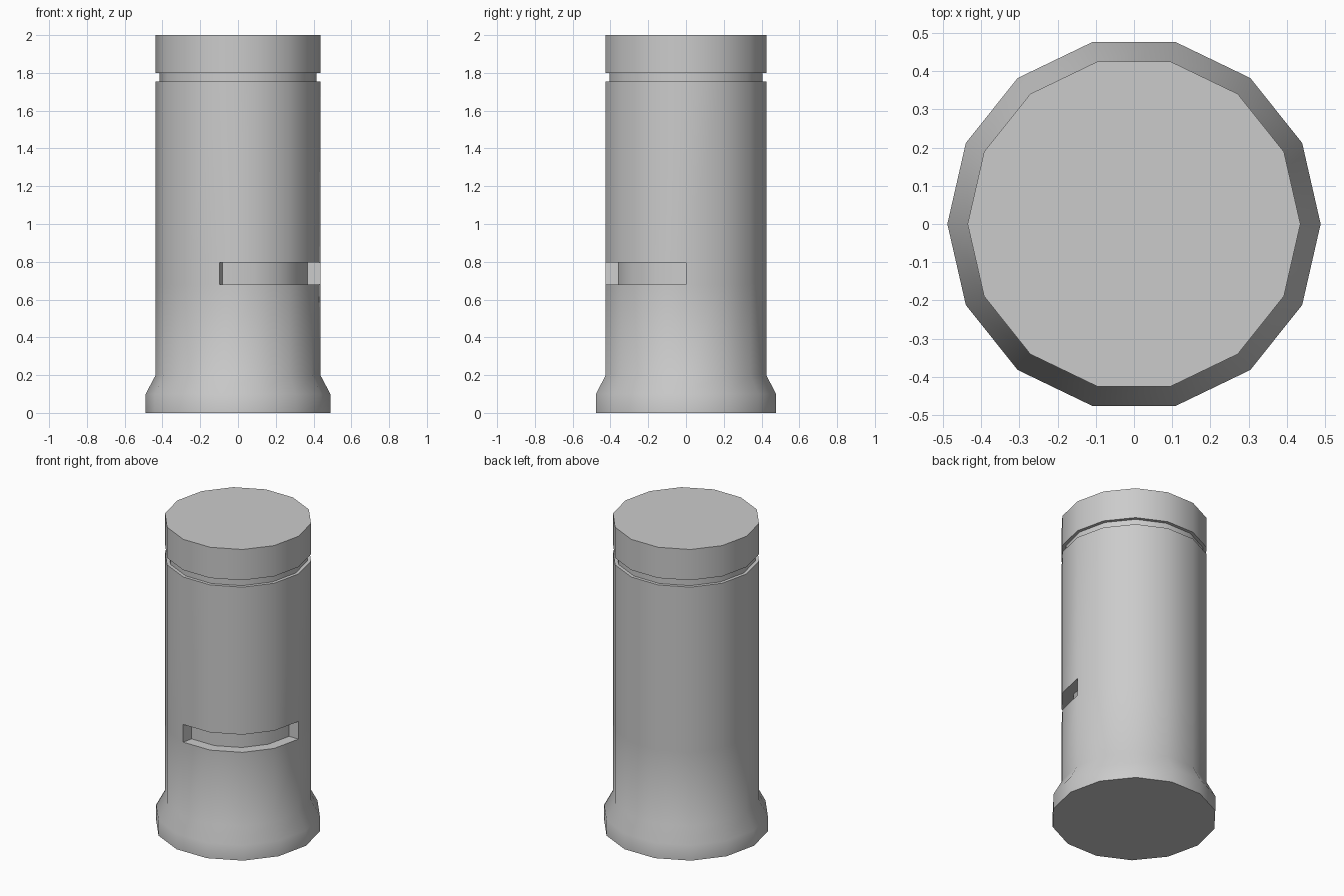
import bpy, bmesh, math

if "Cube" in bpy.data.objects:
    bpy.data.objects.remove(bpy.data.objects["Cube"])

SIDES = 14
R = 0.436
SLOT_R = 0.368
# (radius, height) from bottom to top; the slot sits between rings 3 and 4
PROFILE = [(0.489, 0), (0.489, 0.1), (R, 0.2), (R, 0.68), (R, 0.795),
           (R, 1.755), (0.415, 1.755), (0.415, 1.8), (R, 1.8), (R, 2)]
SLOT_RING = 3
SLOT_SEGS = range(SIDES - 4, SIDES)

bm = bmesh.new()


def point(radius, z, i):
    a = 2 * math.pi * i / SIDES
    return bm.verts.new((radius * math.cos(a), radius * math.sin(a), z))


# Lathed body with foot, groove and cap
rings = [[point(r, z, i) for i in range(SIDES)] for r, z in PROFILE]
for k in range(len(rings) - 1):
    lo, hi = rings[k], rings[k + 1]
    for i in range(SIDES):
        if k == SLOT_RING and i in SLOT_SEGS:
            continue
        j = (i + 1) % SIDES
        bm.faces.new((lo[i], lo[j], hi[j], hi[i]))
bm.faces.new(rings[0][::-1])
bm.faces.new(rings[-1])

# Recessed slot over four sides at the front right
lo, hi = rings[SLOT_RING], rings[SLOT_RING + 1]
idx = [i % SIDES for i in range(SIDES - 4, SIDES + 1)]
z0, z1 = PROFILE[SLOT_RING][1], PROFILE[SLOT_RING + 1][1]
in_lo = [point(SLOT_R, z0, i) for i in idx]
in_hi = [point(SLOT_R, z1, i) for i in idx]
for n in range(4):
    i, j = idx[n], idx[n + 1]
    bm.faces.new((in_lo[n], in_lo[n + 1], in_hi[n + 1], in_hi[n]))
    bm.faces.new((lo[i], lo[j], in_lo[n + 1], in_lo[n]))
    bm.faces.new((in_hi[n], in_hi[n + 1], hi[j], hi[i]))
for n in (0, 4):
    i = idx[n]
    bm.faces.new((lo[i], in_lo[n], in_hi[n], hi[i]))

bmesh.ops.recalc_face_normals(bm, faces=bm.faces[:])
mesh = bpy.data.meshes.new("slotted_post")
bm.to_mesh(mesh)
bm.free()
post = bpy.data.objects.new("slotted_post", mesh)
bpy.context.collection.objects.link(post)

# Smooth around the sides, sharp at rims
bpy.context.view_layer.objects.active = post
post.select_set(True)
bpy.ops.object.shade_smooth_by_angle(angle=math.radians(30))
